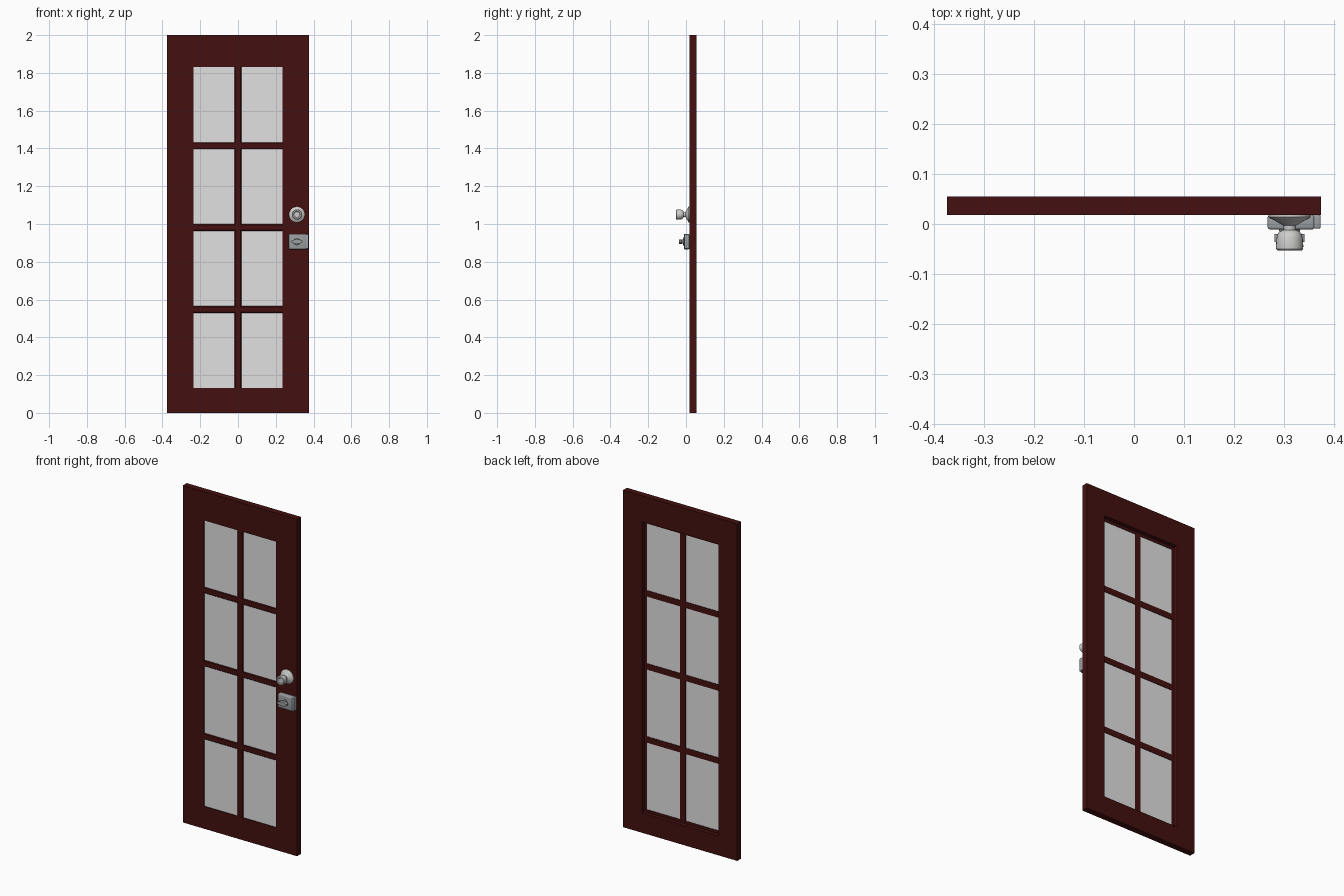
import bpy, bmesh, math
from mathutils import Matrix, Vector

if "Cube" in bpy.data.objects:
    bpy.data.objects.remove(bpy.data.objects["Cube"])


def material(name, rgb):
    m = bpy.data.materials.new(name)
    m.diffuse_color = (*rgb, 1)
    m.use_nodes = True
    m.node_tree.nodes["Principled BSDF"].inputs["Base Color"].default_value = m.diffuse_color
    return m


WOOD = material("dark red wood", (0.058, 0.005, 0.005))
GLASS = material("pale glass", (0.75, 0.75, 0.75))
KNOB = material("light metal", (0.62, 0.62, 0.61))
LOCK = material("grey metal", (0.33, 0.35, 0.36))


def finish(name, bm, mat, smooth=False):
    bmesh.ops.recalc_face_normals(bm, faces=bm.faces)
    me = bpy.data.meshes.new(name)
    bm.to_mesh(me)
    bm.free()
    me.materials.append(mat)
    ob = bpy.data.objects.new(name, me)
    bpy.context.collection.objects.link(ob)
    if smooth:
        bpy.ops.object.select_all(action='DESELECT')
        ob.select_set(True)
        bpy.context.view_layer.objects.active = ob
        bpy.ops.object.shade_smooth_by_angle(angle=math.radians(35))
    return ob


def box(name, x0, x1, y0, y1, z0, z1, mat, bevel=0):
    bm = bmesh.new()
    size = Matrix.Diagonal((x1 - x0, y1 - y0, z1 - z0, 1))
    mid = Matrix.Translation(((x0 + x1) / 2, (y0 + y1) / 2, (z0 + z1) / 2))
    bmesh.ops.create_cube(bm, size=1, matrix=mid @ size)
    if bevel:
        bmesh.ops.bevel(bm, geom=bm.edges[:], offset=bevel, segments=3,
                        profile=0.5, affect='EDGES')
    return finish(name, bm, mat, bool(bevel))


def bridge(bm, loops, closed=False):
    n = len(loops[0])
    for k in range(len(loops) if closed else len(loops) - 1):
        a, b = loops[k], loops[(k + 1) % len(loops)]
        for i in range(n):
            j = (i + 1) % n
            bm.faces.new((a[i], a[j], b[j], b[i]))


def turned(name, x, z, profile, mat, segs=24):
    """Solid of revolution about a y axis; profile is (radius, y)."""
    bm = bmesh.new()
    loops = []
    for r, y in profile:
        loops.append([bm.verts.new((x + r * math.cos(t), y, z + r * math.sin(t)))
                      for t in (2 * math.pi * i / segs for i in range(segs))])
    bridge(bm, loops)
    bm.faces.new(loops[0])
    bm.faces.new(loops[-1])
    return finish(name, bm, mat, True)


# Door frame: rectangular loops swept into a ring, rebated on the back
FRONT, STEP, BACK = 0.018, 0.031, 0.055
X, Z0, Z1 = 0.236, 0.132, 1.83
bm = bmesh.new()
rings = []
for hx, z0, z1, y in [(0.375, 0, 2, FRONT), (X, Z0, Z1, FRONT), (X, Z0, Z1, STEP),
                      (X + 0.016, Z0 - 0.016, Z1 + 0.016, STEP),
                      (X + 0.016, Z0 - 0.016, Z1 + 0.016, BACK),
                      (0.375, 0, 2, BACK)]:
    rings.append([bm.verts.new(p) for p in
                  [(-hx, y, z0), (hx, y, z0), (hx, y, z1), (-hx, y, z1)]])
bridge(bm, rings, closed=True)
finish("door_frame", bm, WOOD)

# Glazing bars with chamfered front edges
BAR = 0.018


def glazing_bar(name, centre, axis, half):
    across = Vector((1, 0, 0)) if axis == 'Z' else Vector((0, 0, 1))
    along = Vector((0, 0, 1)) if axis == 'Z' else Vector((1, 0, 0))
    section = [(-BAR, 0.023), (-BAR + 0.004, 0.019), (BAR - 0.004, 0.019),
               (BAR, 0.023), (BAR, STEP), (-BAR, STEP)]
    bm = bmesh.new()
    ends = [[bm.verts.new(Vector(centre) + across * u + along * s + Vector((0, y, 0)))
             for u, y in section] for s in (-half, half)]
    bridge(bm, ends)
    bm.faces.new(ends[0])
    bm.faces.new(ends[1])
    finish(name, bm, WOOD)


glazing_bar("vertical_glazing_bar", (0, 0, (Z0 + Z1) / 2), 'Z', (Z1 - Z0) / 2)
pane = (Z1 - Z0 - 6 * BAR) / 4
for i in range(3):
    z = Z0 + (i + 1) * pane + (2 * i + 1) * BAR
    glazing_bar(f"cross_glazing_bar_{i + 1}", (0, 0, z), 'X', X)

# Eight glass panes
for i in range(4):
    z = Z0 + i * (pane + 2 * BAR)
    for side, x0, x1 in (("left", -X, -BAR), ("right", BAR, X)):
        box(f"glass_pane_{side}_{i + 1}", x0, x1, 0.024, 0.028, z, z + pane, GLASS)

# Door knob: rosette, neck and flared grip
turned("door_knob", 0.312, 1.05,
       [(0.042, 0.018), (0.042, 0.014), (0.039, 0.011), (0.030, 0.007),
        (0.020, 0.001), (0.013, -0.003), (0.012, -0.012), (0.020, -0.015),
        (0.024, -0.020), (0.026, -0.028), (0.0275, -0.044), (0.027, -0.050),
        (0.024, -0.053), (0.018, -0.053), (0.015, -0.050)], KNOB)

# Rim lock: rounded case, boss, thumb turn and edge strip
box("lock_case", 0.268, 0.362, -0.011, 0.018, 0.866, 0.948, LOCK, 0.005)
box("lock_edge_strip", 0.358, 0.374, -0.009, 0.018, 0.868, 0.946, LOCK, 0.003)
turned("lock_boss", 0.312, 0.907,
       [(0.021, -0.008), (0.021, -0.014), (0.017, -0.017), (0.010, -0.017),
        (0.010, -0.022)], LOCK)

bm = bmesh.new()
steps = 8
xs = [-0.030 + 0.060 * i / steps for i in range(steps + 1)]
outline = [(x, 0.004 + 0.008 * (1 - (x / 0.03) ** 2)) for x in xs]
outline += [(x, -h) for x, h in reversed(outline)]
ends = [[bm.verts.new((0.312 + x, y, 0.907 + h)) for x, h in outline]
        for y in (-0.020, -0.036)]
bridge(bm, ends)
bm.faces.new(ends[0])
bm.faces.new(ends[1])
finish("lock_thumb_turn", bm, LOCK, True)
